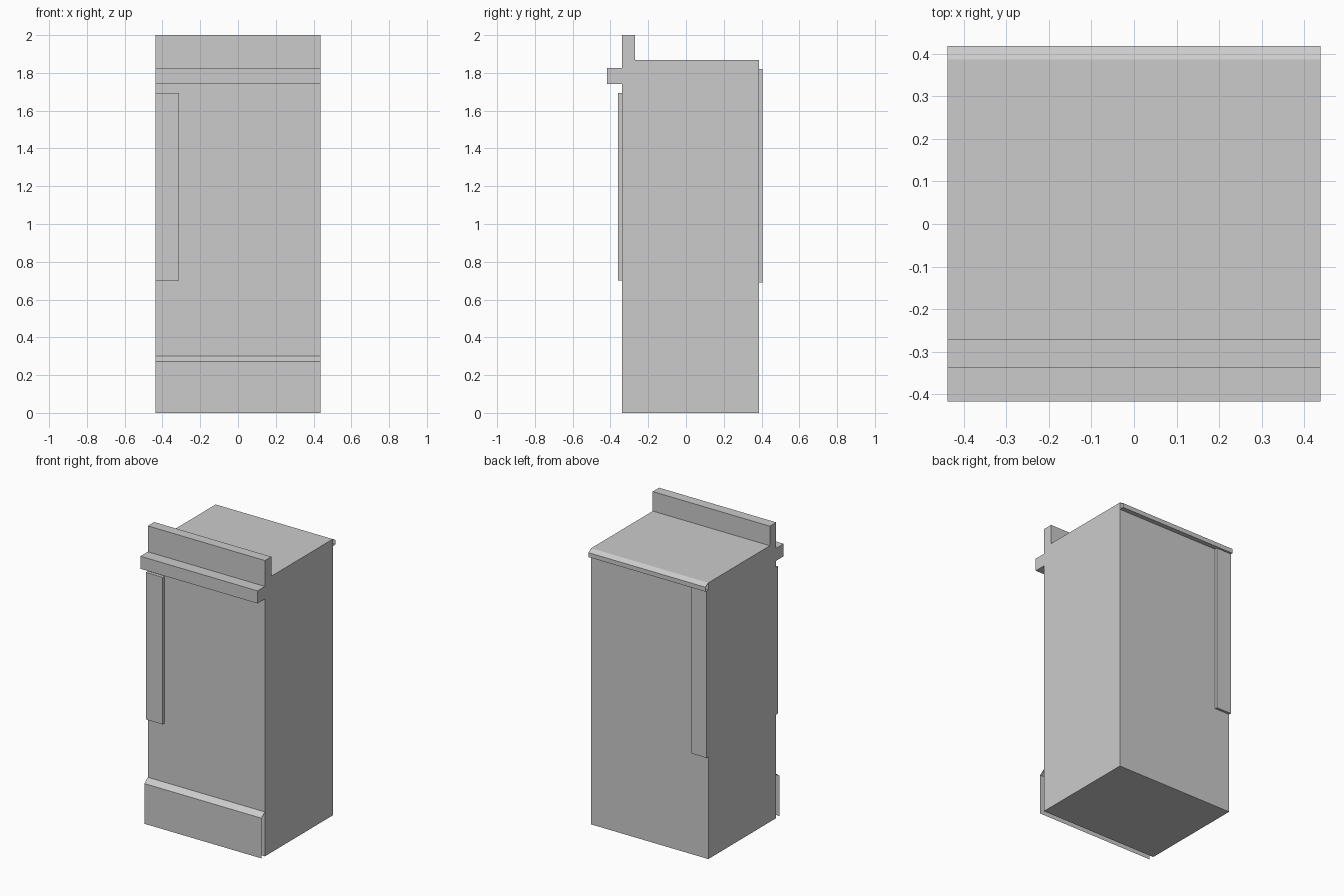
import bpy

if "Cube" in bpy.data.objects:
    bpy.data.objects.remove(bpy.data.objects["Cube"])

HALF = 0.438                      # half width of the cabinet
FRONT, BACK, TOP = -0.338, 0.387, 1.868


def extrude_x(name, profile, x0, x1, closed=True):
    """Sweep a (y, z) profile along x; an open profile gives a thin strip without ends."""
    n = len(profile)
    verts = [(x, y, z) for x in (x0, x1) for y, z in profile]
    count = n if closed else n - 1
    faces = [(i, i + n, (i + 1) % n + n, (i + 1) % n) for i in range(count)]
    if closed:
        faces += [tuple(range(n))[::-1], tuple(range(n, 2 * n))]
        # profiles run counter-clockwise seen from +x
        faces = [f[::-1] if i < count else f for i, f in enumerate(faces)]
        faces = [f[::-1] if i < count else f for i, f in enumerate(faces)]
    mesh = bpy.data.meshes.new(name)
    mesh.from_pydata(verts, [], faces)
    mesh.update()
    obj = bpy.data.objects.new(name, mesh)
    bpy.context.collection.objects.link(obj)
    return obj


def rect(y0, y1, z0, z1):
    return [(y0, z0), (y1, z0), (y1, z1), (y0, z1)]


# Main block with front ledge and raised parapet as one profile
extrude_x("wall_block", [
    (FRONT, 0), (BACK, 0), (BACK, TOP), (-0.27, TOP), (-0.27, 2.0),
    (FRONT, 2.0), (FRONT, 1.825), (-0.417, 1.825), (-0.417, 1.74), (FRONT, 1.74),
], -HALF, HALF)

# Raised vertical strips at the left edge, front and back
extrude_x("front_strip", rect(-0.36, FRONT, 0.70, 1.694), -HALF, -0.312)
extrude_x("back_strip", rect(BACK, 0.404, 0.69, 1.82), -HALF, -0.325)

# Open-ended skirting with a sloped top along the front
extrude_x("front_skirting", [(FRONT, 0.30), (-0.375, 0.272), (-0.375, 0)],
          -HALF, HALF, closed=False).data.flip_normals()

# Open-ended lip with a sloped top along the back
extrude_x("back_lip", [(BACK, 1.82), (0.418, 1.82), (0.418, 1.85), (BACK, TOP)],
          -HALF, HALF, closed=False)

# Make the faces of the open strips point outward
for name in ("front_skirting", "back_lip"):
    mesh = bpy.data.objects[name].data
    centre_y = (FRONT + BACK) / 2
    face = max(mesh.polygons, key=lambda p: abs(p.normal.y))
    if face.normal.y * (face.center.y - centre_y) < 0:
        mesh.flip_normals()

# Make the faces of the solid parts point outward
import bmesh
for name in ("wall_block", "front_strip", "back_strip"):
    mesh = bpy.data.objects[name].data
    bm = bmesh.new()
    bm.from_mesh(mesh)
    bmesh.ops.recalc_face_normals(bm, faces=bm.faces)
    bm.to_mesh(mesh)
    bm.free()
